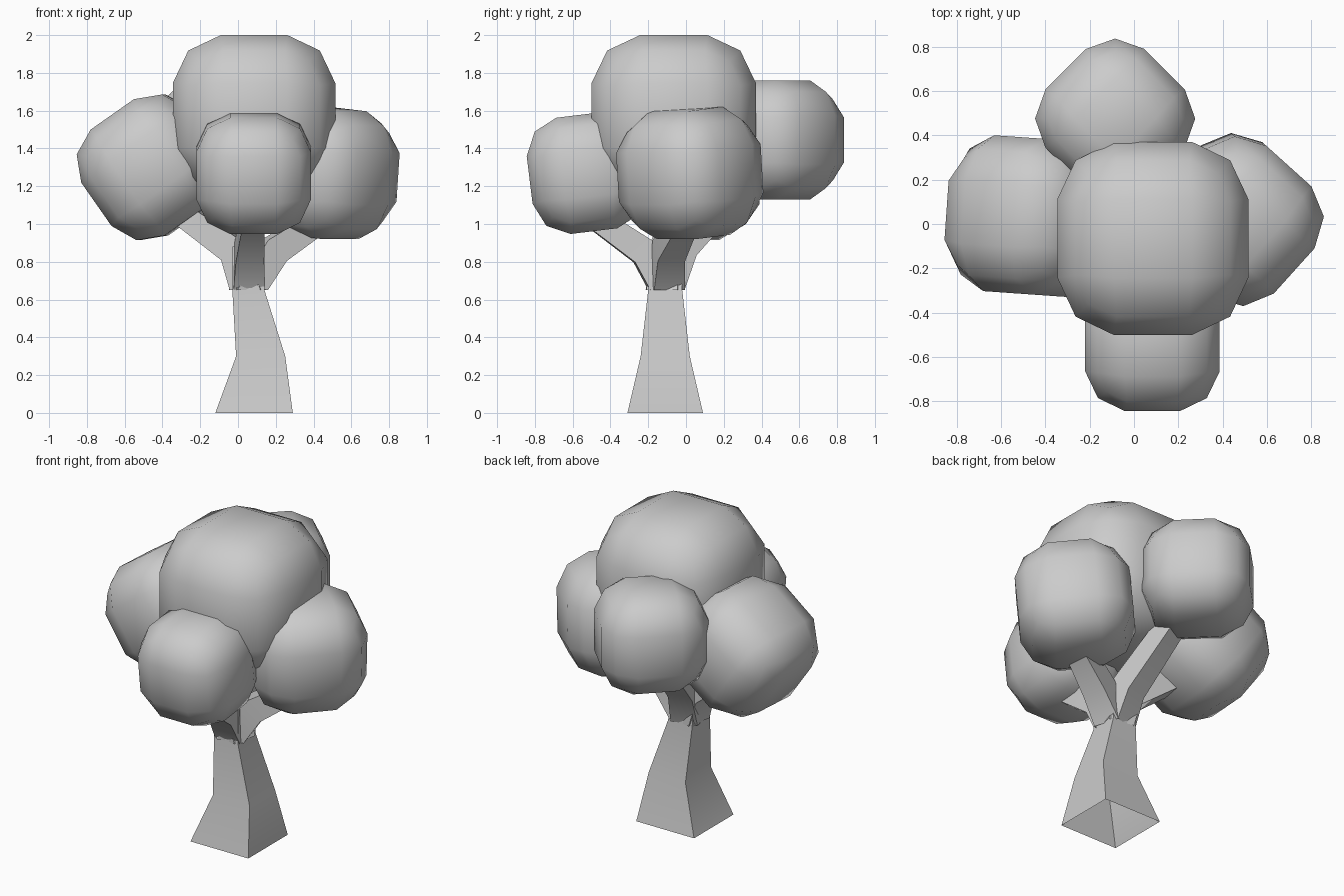
import bpy, bmesh
from math import radians
from mathutils import Vector, Matrix, Euler

if "Cube" in bpy.data.objects:
    bpy.data.objects.remove(bpy.data.objects["Cube"])


def finish(bm, name, angle):
    bmesh.ops.recalc_face_normals(bm, faces=bm.faces)
    me = bpy.data.meshes.new(name)
    bm.to_mesh(me)
    bm.free()
    ob = bpy.data.objects.new(name, me)
    bpy.context.collection.objects.link(ob)
    bpy.ops.object.select_all(action='DESELECT')
    ob.select_set(True)
    bpy.context.view_layer.objects.active = ob
    bpy.ops.object.shade_smooth_by_angle(angle=radians(angle))
    return ob


def foliage(name, center, half, rot=(0, 0, 0)):
    """Rounded cube with three segments per side."""
    bm = bmesh.new()
    bmesh.ops.create_cube(bm, size=2)
    bmesh.ops.subdivide_edges(bm, edges=bm.edges[:], cuts=2, use_grid_fill=True)
    for v in bm.verts:
        outer = sum(abs(c) > 0.9 for c in v.co)
        reach = {1: 1.0, 2: 0.81, 3: 0.68}[outer]
        inner = {1: 0.41, 2: 0.38, 3: 0}[outer]
        v.co = Vector([(1 if c > 0 else -1) * (reach if abs(c) > 0.9 else inner)
                       for c in v.co])
    e = Euler([radians(a) for a in rot]).to_matrix().to_4x4()
    bm.transform(Matrix.Translation(center) @ e @ Matrix.Diagonal((*half, 1)))
    return finish(bm, name, 60)


def loft(bm, rings, cap):
    loops = [[bm.verts.new(p) for p in r] for r in rings]
    for a, b in zip(loops, loops[1:]):
        for i in range(4):
            j = (i + 1) % 4
            bm.faces.new((a[i], a[j], b[j], b[i]))
    if cap:
        bm.faces.new(loops[-1])


def branch_rings(path, halves):
    pts = [Vector(p) for p in path]
    d = pts[-1] - pts[0]
    side = d.cross(Vector((0, 0, 1))).normalized()
    rings = []
    for i, (p, h) in enumerate(zip(pts, halves)):
        t = Vector((0, 0, 1)) if i == 0 else (pts[min(i + 1, len(pts) - 1)] - pts[i - 1]).normalized()
        n = side.cross(t).normalized()
        rings.append([p + side * h * a + n * h * b
                      for a, b in ((-1, -1), (1, -1), (1, 1), (-1, 1))])
    return rings


# Trunk: square, flared, open underneath
bm = bmesh.new()
sections = [(0, -0.12, 0.29, -0.31, 0.09), (0.30, -0.01, 0.25, -0.24, 0.02),
            (0.65, -0.03, 0.14, -0.20, -0.02), (0.88, -0.03, 0.14, -0.19, -0.03)]
loft(bm, [[(x0, y0, z), (x1, y0, z), (x1, y1, z), (x0, y1, z)]
          for z, x0, x1, y0, y1 in sections], True)
finish(bm, "trunk", 40)

# Branches, one to each outer clump
root = (0.055, -0.11, 0.65)
for name, mid, end in [
        ("left_branch", (-0.02, -0.10, 0.86), (-0.33, -0.03, 1.08)),
        ("right_branch", (0.19, -0.09, 0.86), (0.45, 0.00, 1.03)),
        ("front_branch", (0.06, -0.22, 0.85), (0.08, -0.48, 1.03)),
        ("back_branch", (0.03, -0.02, 0.88), (-0.06, 0.34, 1.26))]:
    bm = bmesh.new()
    loft(bm, branch_rings([root, mid, end], [0.084, 0.075, 0.06]), True)
    finish(bm, name, 40)

# Foliage clumps
foliage("top_foliage", (0.085, -0.065, 1.57), (0.43, 0.435, 0.43))
foliage("front_foliage", (0.083, -0.525, 1.27), (0.303, 0.305, 0.31), (7, 0, 0))
foliage("back_foliage", (-0.085, 0.475, 1.445), (0.315, 0.315, 0.315), (0, 0, 45))
foliage("right_foliage", (0.465, 0.02, 1.27), (0.335, 0.335, 0.34), (5, 0, 48))
foliage("left_foliage", (-0.46, 0.035, 1.30), (0.342, 0.352, 0.342), (0, -35, -4))
